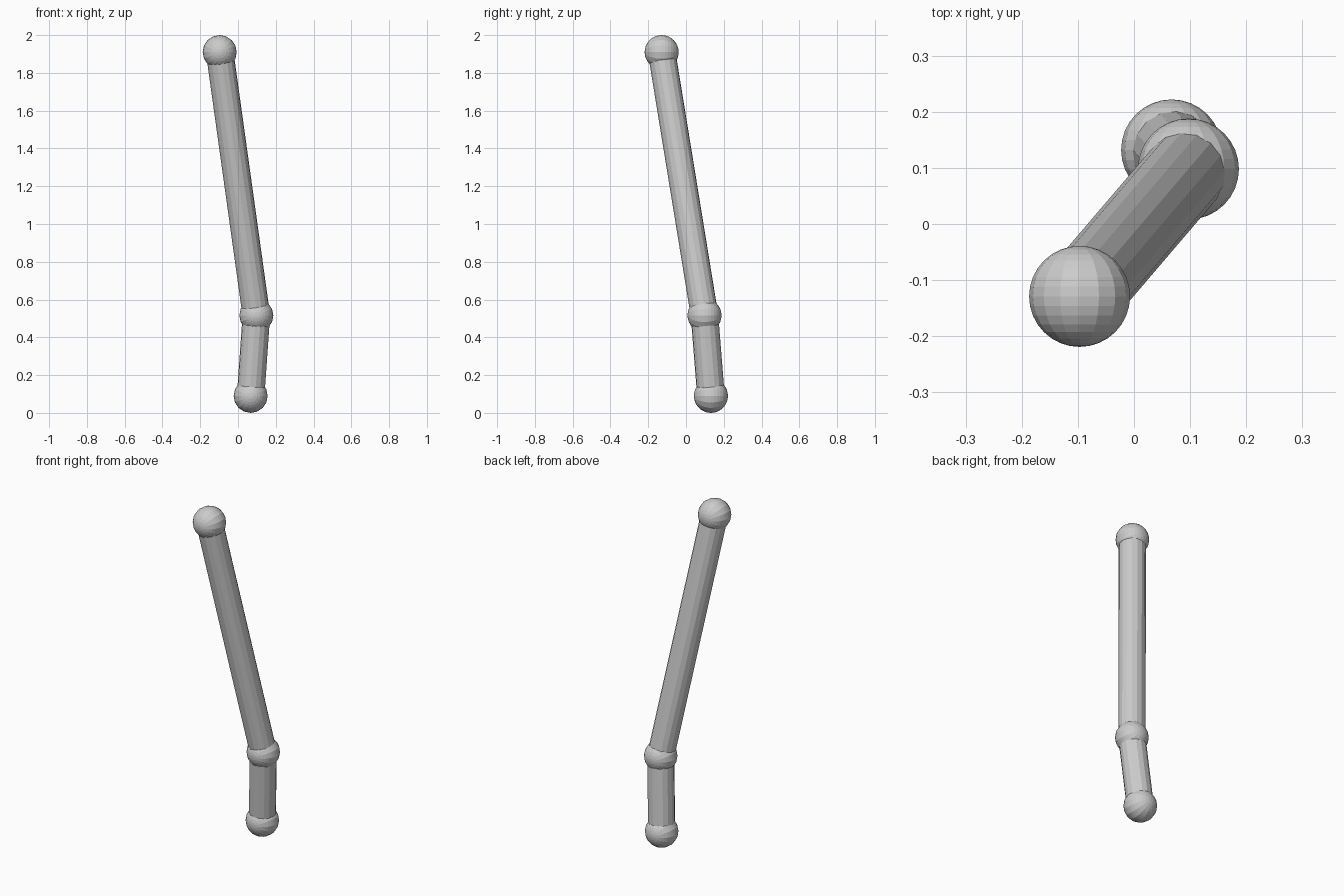
import bpy, math
from mathutils import Vector

if "Cube" in bpy.data.objects:
    bpy.data.objects.remove(bpy.data.objects["Cube"])

JOINT_R, ROD_R = 0.09, 0.073
TOP = Vector((-0.097, -0.129, 1.91))
BEND = Vector((0.097, 0.098, 0.516))
BASE = Vector((0.067, 0.132, 0.09))


def joint(name, centre):
    # Ball with its poles along y
    bpy.ops.mesh.primitive_uv_sphere_add(segments=16, ring_count=16, radius=JOINT_R,
                                         location=centre, rotation=(math.pi / 2, 0, 0))
    bpy.context.object.name = name


def rod(name, a, b):
    # Straight faceted rod between two joint centres
    axis = b - a
    bpy.ops.mesh.primitive_cylinder_add(vertices=16, radius=ROD_R, depth=axis.length,
                                        location=(a + b) / 2)
    ob = bpy.context.object
    ob.name = name
    ob.rotation_euler = axis.to_track_quat('Z', 'Y').to_euler()


# Ball joints
joint("top_joint", TOP)
joint("bend_joint", BEND)
joint("base_joint", BASE)

# Long upper rod and short lower rod
rod("upper_rod", BEND, TOP)
rod("lower_rod", BASE, BEND)
